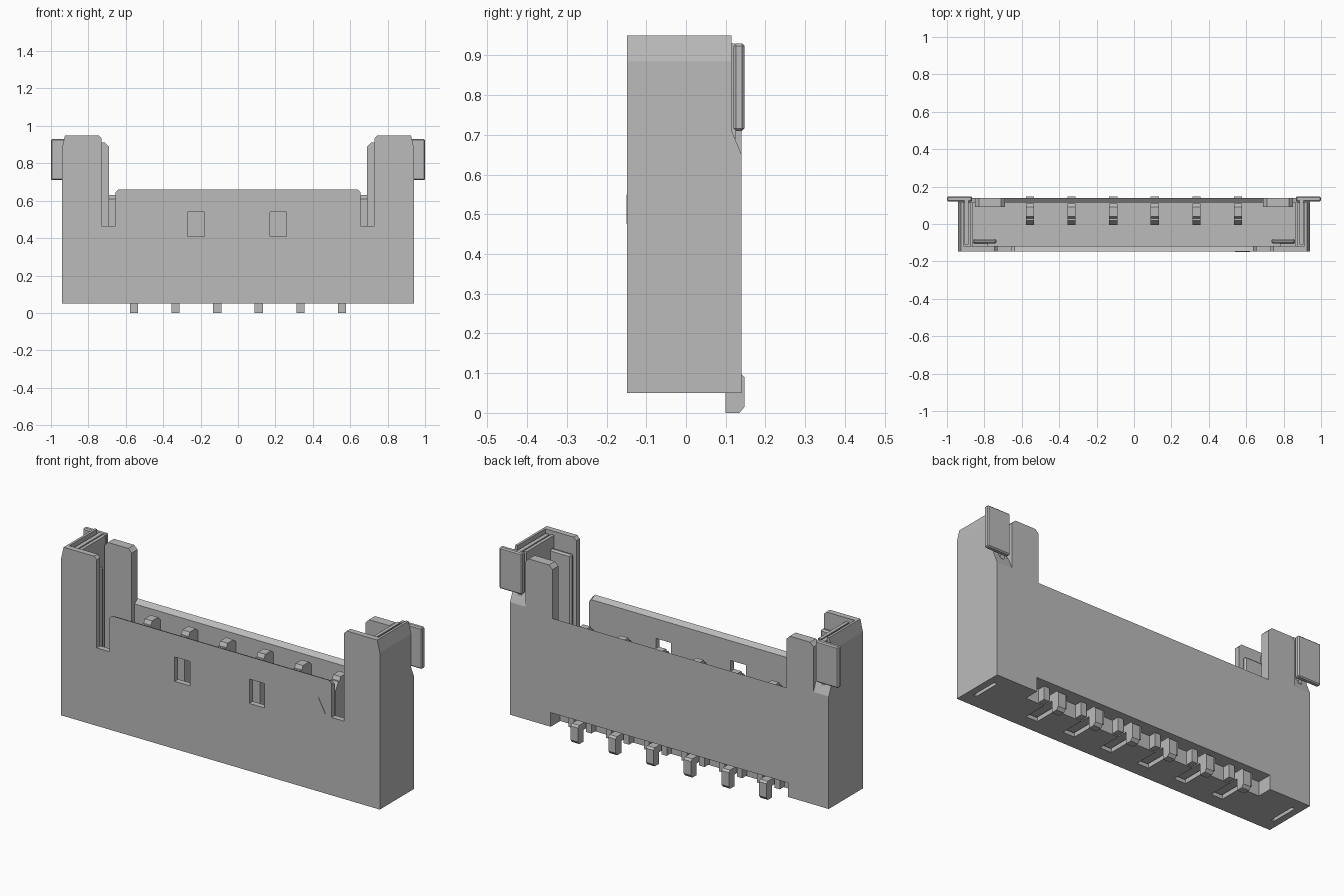
import bpy, bmesh

cube = bpy.data.objects.get("Cube")
if cube:
    bpy.data.objects.remove(cube, do_unlink=True)

grey = bpy.data.materials.new("plain_grey")
grey.use_nodes = True
COLOUR = (0.5, 0.5, 0.5, 1)
grey.diffuse_color = COLOUR
grey.node_tree.nodes["Principled BSDF"].inputs["Base Color"].default_value = COLOUR


def prism(name, pts, axis, a, b, move=None, bevel=0):
    """Extrude an outline: axis 'y' takes (x, z) points, axis 'x' takes (y, z)."""
    bm = bmesh.new()
    rings = []
    for d in (a, b):
        rings.append([bm.verts.new((p, d, q) if axis == 'y' else (d, p, q)) for p, q in pts])
    bm.faces.new(rings[0])
    bm.faces.new(rings[1])
    n = len(pts)
    for i in range(n):
        j = (i + 1) % n
        bm.faces.new((rings[0][i], rings[0][j], rings[1][j], rings[1][i]))
    if move:
        for v in bm.verts:
            move(v.co)
    bmesh.ops.recalc_face_normals(bm, faces=bm.faces)
    if bevel:
        bmesh.ops.bevel(bm, geom=bm.edges[:], offset=bevel, segments=1, affect='EDGES')
    mesh = bpy.data.meshes.new(name)
    bm.to_mesh(mesh)
    bm.free()
    mesh.materials.append(grey)
    ob = bpy.data.objects.new(name, mesh)
    bpy.context.collection.objects.link(ob)
    return ob


def box(name, x, y, z, bevel=0):
    pts = [(x[0], z[0]), (x[1], z[0]), (x[1], z[1]), (x[0], z[1])]
    return prism(name, pts, 'y', y[0], y[1], bevel=bevel)


def cut(ob, cutters):
    for c in cutters:
        c.hide_render = True
        m = ob.modifiers.new("cut", 'BOOLEAN')
        m.operation, m.solver, m.object = 'DIFFERENCE', 'EXACT', c
        bpy.context.view_layer.objects.active = ob
        bpy.ops.object.modifier_apply(modifier=m.name)
        bpy.data.objects.remove(c, do_unlink=True)


def both(half):
    """Complete a right-hand outline with its mirror image."""
    return half + [(-x, z) for x, z in reversed(half)]


def flip(pts, s):
    return [(s * x, z) for x, z in pts]


FRONT, BACK, INF, INB = -0.148, 0.14, -0.118, 0.115
FLOOR = 0.2
PINS = [-0.556 + 0.2224 * i for i in range(6)]


# Front wall with tall corner towers, slots and a chamfered inner lip
def front_lip(co):
    if co.y > -0.13 and co.z > 0.6 and abs(co.x) < 0.66:
        co.z -= 0.015


front = prism("front_wall", both([
    (0.94, 0.05), (0.94, 0.885), (0.925, 0.95), (0.745, 0.95), (0.73, 0.935),
    (0.73, 0.465), (0.655, 0.465), (0.655, 0.645), (0.64, 0.66)]),
    'y', FRONT, INF, front_lip)
cut(front, [box("window_cutter", (x - 0.045, x + 0.045), (-0.2, -0.08), (0.41, 0.54))
            for x in (-0.225, 0.215)])


# Back wall with two posts and a notch for the pin tails
def back_lip(co):
    if co.y < 0.12 and 0.62 < co.z < 0.64:
        co.z -= 0.02


POST = [(0.85, 0.89), (0.83, 0.91), (0.71, 0.91), (0.69, 0.89)]
prism("back_wall", both([(0.7, 0.125), (0.7, 0.05), (0.94, 0.05), (0.94, 0.65),
                         (0.85, 0.65)] + POST + [(0.69, 0.63)]),
      'y', INB, BACK, back_lip)

# Floor, stepped at the back over the notch, with grooves under the pins
floor = prism("floor", [(INF, 0.05), (0.06, 0.05), (0.06, 0.125), (INB, 0.125),
                        (INB, FLOOR), (INF, FLOOR)], 'x', -0.7, 0.7)
cut(floor, [box("groove_cutter", (x - 0.034, x + 0.034), (-0.07, 0.1), (0.0, 0.1))
            for x in PINS])

for side, s in (("left", 1), ("right", -1)):
    # End of the floor
    box(side + "_floor_end", sorted((s * 0.7, s * 0.86)), (INF, INB), (0.05, FLOOR))

    # Side wall with a tapered top and a groove for the metal bracket
    wall = prism(side + "_side_wall", flip([
        (0.86, 0.05), (0.94, 0.05), (0.94, 0.885), (0.925, 0.95), (0.912, 0.95),
        (0.912, 0.69), (0.878, 0.69), (0.878, 0.93), (0.86, 0.93)], s),
        'y', INF, INB, lambda co: None)
    cut(wall, [box("slot_cutter", sorted((s * 0.885, s * 0.903)), (-0.075, 0.075), (0.0, 0.08))])

    # Sloping shoulder behind the tower
    prism(side + "_shoulder", [(INB, 0.65), (BACK, 0.65), (INB, 0.71)], 'x', s * 0.85, s * 0.94)

    # Inner thickness of the back post
    prism(side + "_back_post", flip([(0.85, FLOOR)] + POST + [(0.69, FLOOR)], s), 'y', 0.09, INB)

    # Bracket: plate in the groove, outward tab and inner front plate
    box(side + "_bracket_plate", sorted((s * 0.884, s * 0.906)), (-0.11, 0.125), (0.69, 0.93))
    box(side + "_bracket_tab", sorted((s * 0.865, s * 1.0)), (0.12, 0.147), (0.71, 0.93), bevel=0.006)
    box(side + "_inner_front_plate", sorted((s * 0.735, s * 0.862)), (-0.105, -0.08),
        (FLOOR, 0.87), bevel=0.008)
    box(side + "_inner_front_rib", sorted((s * 0.78, s * 0.86)), (INF, -0.1), (FLOOR, 0.85))

# Pins with an upright contact and a bent tail, each between two guide teeth
for i, x in enumerate(PINS):
    prism("contact_%d" % (i + 1), [
        (-0.005, FLOOR - 0.01), (-0.005, 0.53), (0.02, 0.57), (0.03, 0.57), (0.04, 0.59),
        (0.09, 0.59), (0.11, 0.57), (0.11, FLOOR - 0.01)], 'x', x - 0.022, x + 0.022)
    prism("pin_tail_%d" % (i + 1), [
        (-0.06, 0.062), (0.1, 0.062), (0.1, 0.0), (0.135, 0.0), (0.147, 0.015),
        (0.147, 0.09), (0.137, 0.1), (-0.06, 0.1)], 'x', x - 0.022, x + 0.022)
    for s in (-1, 1):
        c = x + s * 0.052
        box("guide_tooth", (c - 0.016, c + 0.016), (0.06, 0.1), (0.055, 0.125))

# Small raised triangle that marks the first pin
prism("pin_one_mark", [(0.54, 0.475), (0.62, 0.475), (0.58, 0.55)], 'y', FRONT - 0.002, FRONT + 0.002)
